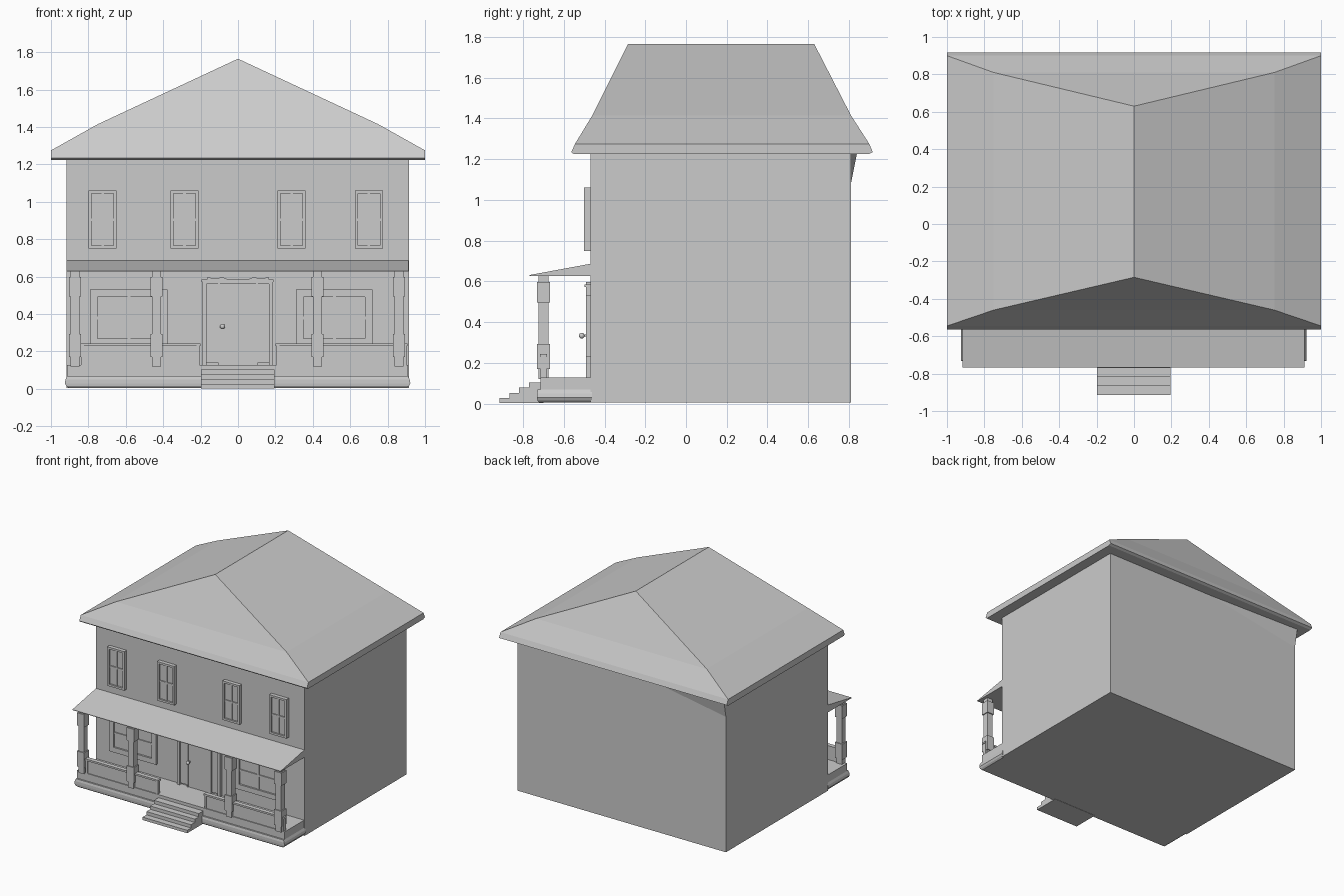
import bpy, bmesh, math

if "Cube" in bpy.data.objects:
    bpy.data.objects.remove(bpy.data.objects["Cube"])


def finish(name, bm):
    bmesh.ops.remove_doubles(bm, verts=bm.verts, dist=1e-5)
    bmesh.ops.recalc_face_normals(bm, faces=bm.faces)
    me = bpy.data.meshes.new(name)
    bm.to_mesh(me)
    bm.free()
    ob = bpy.data.objects.new(name, me)
    bpy.context.collection.objects.link(ob)
    return ob


def add_stack(bm, levels):
    """Stacked rectangles (x0, x1, y0, y1, z) skinned into one solid."""
    loops = [[bm.verts.new(p) for p in ((a, c, z), (b, c, z), (b, d, z), (a, d, z))]
             for a, b, c, d, z in levels]
    for lo, hi in zip(loops, loops[1:]):
        for i in range(4):
            j = (i + 1) % 4
            bm.faces.new((lo[i], lo[j], hi[j], hi[i]))
    bm.faces.new(loops[0][::-1])
    if levels[-1][0] != levels[-1][1]:
        bm.faces.new(loops[-1])


def add_box(bm, x0, x1, y0, y1, z0, z1):
    add_stack(bm, [(x0, x1, y0, y1, z0), (x0, x1, y0, y1, z1)])


def boxes(name, items):
    bm = bmesh.new()
    for b in items:
        add_box(bm, *b)
    return finish(name, bm)


def stack(name, levels):
    bm = bmesh.new()
    add_stack(bm, levels)
    return finish(name, bm)


def prism(name, pts, offset):
    bm = bmesh.new()
    f = bm.faces.new([bm.verts.new(p) for p in pts])
    ext = bmesh.ops.extrude_face_region(bm, geom=[f])
    bmesh.ops.translate(bm, vec=offset,
                        verts=[v for v in ext['geom'] if isinstance(v, bmesh.types.BMVert)])
    # keep the starting cap so the solid is closed
    if f not in bm.faces[:]:
        bm.faces.new([v for v in bm.verts][:len(pts)])
    return finish(name, bm)


WALL = -0.47

# Main walls
boxes("house_body", [(-0.918, 0.915, WALL, 0.81, 0.005, 1.24)])

# Slight outward flare at the top of the back wall
bm = bmesh.new()
a, b, c, d = [bm.verts.new(p) for p in ((0, 0.808, 1.23), (-0.918, 0.808, 1.07),
                                        (-0.918, 0.84, 1.23), (-0.918, 0.808, 1.23))]
for f in ((a, b, c), (a, c, d), (b, d, c), (a, d, b)):
    bm.faces.new(f)
finish("back_wall_flare", bm)

# Hipped roof with a shallow knee above the eaves
stack("main_roof", [(-1, 1, -0.552, 0.897, 1.225), (-1, 1, -0.563, 0.917, 1.235),
                    (-1, 1, -0.545, 0.90, 1.275), (-0.75, 0.75, -0.46, 0.81, 1.415),
                    (0, 0, -0.285, 0.63, 1.765)])

# Porch floor and its rounded plinth
boxes("porch_floor", [(-0.915, 0.91, -0.715, WALL, 0.06, 0.128)])
stack("porch_plinth", [(-0.902, 0.902, -0.722, -0.462, 0.005), (-0.918, 0.914, -0.73, -0.462, 0.015),
                       (-0.926, 0.922, -0.732, -0.462, 0.03), (-0.922, 0.918, -0.732, -0.462, 0.05),
                       (-0.915, 0.91, -0.728, -0.462, 0.068)])

# Front steps
boxes("front_steps", [(-0.198, 0.195, -0.915 + 0.048 * i, -0.70, 0.003 if i == 0 else 0.026 * i,
                       0.026 * (i + 1)) for i in range(4)])

# Porch roof wedge
prism("porch_roof", [(-0.918, -0.768, 0.627), (-0.918, WALL, 0.627),
                     (-0.918, WALL, 0.686), (-0.918, -0.768, 0.631)], (1.83, 0, 0))

# Porch posts: slim shaft with two square blocks
for i, x in enumerate((-0.872, -0.435, 0.426, 0.862)):
    y = -0.70
    boxes(f"porch_post_{i + 1}", [
        (x - r, x + r, y - r, y + r, z0, z1) for r, z0, z1 in
        ((0.024, 0.12, 0.63), (0.032, 0.17, 0.293), (0.032, 0.495, 0.597))])

# Porch railings: solid panel under a cap
for side, x0, x1 in (("left", -0.84, -0.205), ("right", 0.205, 0.90)):
    boxes(f"porch_railing_{side}", [
        (x0, x1, -0.708, -0.69, 0.125, 0.232),
        (x0 - 0.005, x1 + 0.005, -0.717, -0.683, 0.228, 0.242),
        (x0, x0 + 0.016, -0.714, -0.686, 0.125, 0.23),
        (x1 - 0.016, x1, -0.714, -0.686, 0.125, 0.23)])


# Windows: outer frame, cross bars and recessed glass
def window(name, x0, x1, z0, z1, depth, rim, bar):
    yf, yb = WALL - depth, WALL + 0.01
    xm, zm = (x0 + x1) / 2, (z0 + z1) / 2
    ym = yf + 0.006
    boxes(name + "_frame", [
        (x0, x0 + rim, yf, yb, z0, z1), (x1 - rim, x1, yf, yb, z0, z1),
        (x0 + rim, x1 - rim, yf, yb, z0, z0 + rim), (x0 + rim, x1 - rim, yf, yb, z1 - rim, z1),
        (xm - bar, xm + bar, ym, yb, z0 + rim, z1 - rim),
        (x0 + rim, x1 - rim, ym, yb, zm - bar, zm + bar)])
    boxes(name + "_glass", [(x0 + rim, x1 - rim, yf + 0.014, yb, z0 + rim, z1 - rim)])


for i, x in enumerate((-0.724, -0.286, 0.287, 0.700)):
    window(f"upper_window_{i + 1}", x - 0.075, x + 0.075, 0.75, 1.06, 0.03, 0.016, 0.007)
window("lower_window_left", -0.79, -0.377, 0.23, 0.53, 0.02, 0.04, 0.008)
window("lower_window_right", 0.31, 0.72, 0.23, 0.53, 0.02, 0.04, 0.008)

# Door surround with lintel
boxes("door_frame", [(-0.19, -0.168, -0.492, WALL, 0.128, 0.572),
                     (0.165, 0.187, -0.492, WALL, 0.128, 0.572),
                     (-0.168, 0.165, -0.492, WALL, 0.56, 0.572),
                     (-0.195, 0.19, -0.498, WALL, 0.572, 0.584),
                     (-0.106, -0.096, -0.488, WALL, 0.128, 0.56),
                     (0.096, 0.106, -0.488, WALL, 0.128, 0.56)])
boxes("door_panel", [(-0.096, 0.096, -0.482, WALL, 0.128, 0.56)])
boxes("door_sidelights", [(-0.168, -0.106, -0.480, WALL, 0.14, 0.56),
                          (0.106, 0.165, -0.480, WALL, 0.14, 0.56)])

# Curved ornament above the door
for side, s in (("left", -1), ("right", 1)):
    prof = [(0.0, 0.582), (0.165, 0.582), (0.165, 0.596), (0.12, 0.591), (0.08, 0.597), (0.06, 0.588), (0.0, 0.586)]
    prism(f"door_ornament_{side}", [(s * x, -0.49, z) for x, z in prof], (0, 0.02, 0))

# Door knob on a short stem
bm = bmesh.new()
bmesh.ops.create_uvsphere(bm, u_segments=16, v_segments=10, radius=0.014)
bmesh.ops.translate(bm, vec=(-0.083, -0.512, 0.333), verts=bm.verts)
knob = finish("door_knob", bm)
for p in knob.data.polygons:
    p.use_smooth = True
boxes("door_knob_stem", [(-0.088, -0.078, -0.505, -0.48, 0.328, 0.338)])
